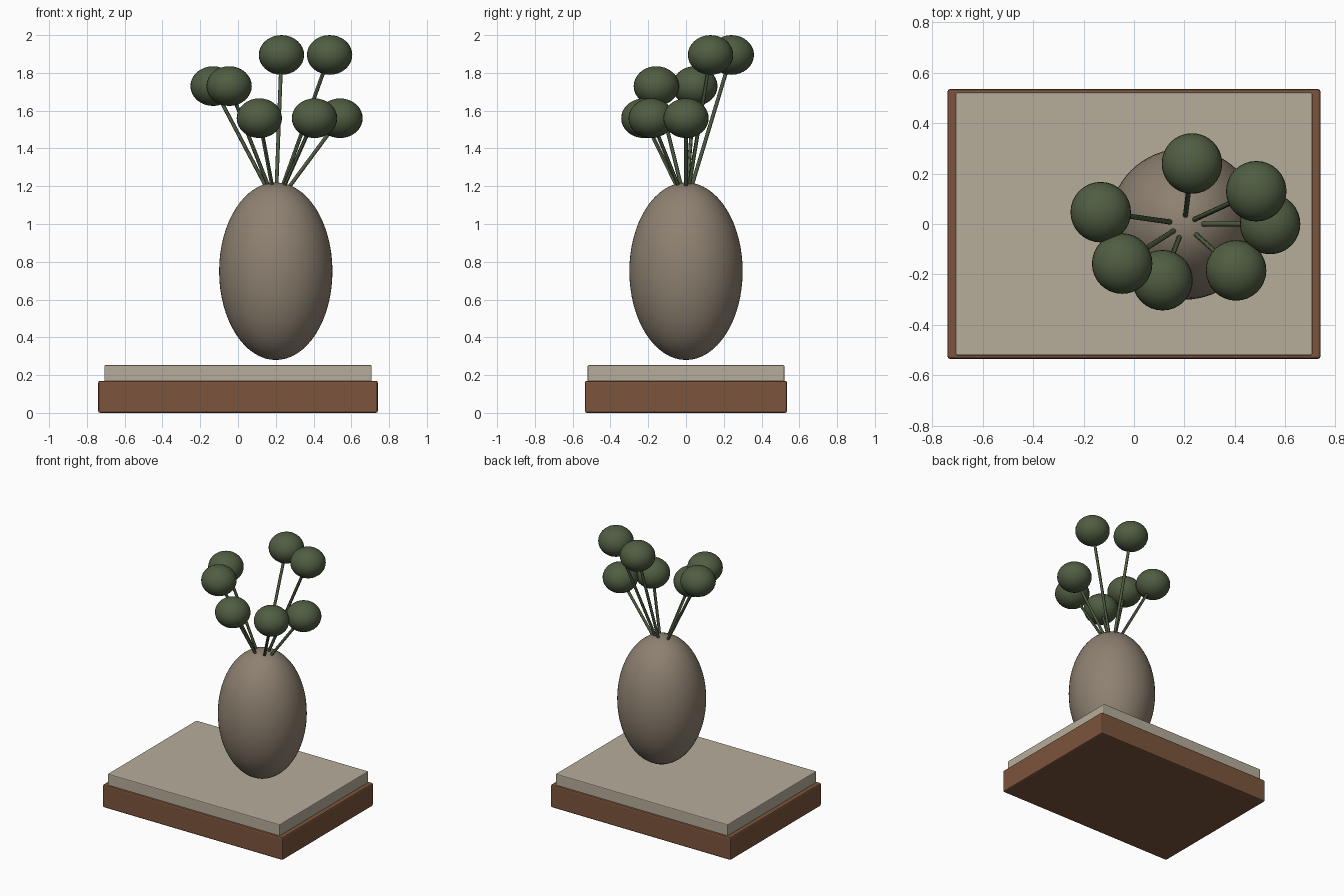
import bpy
from mathutils import Vector

if "Cube" in bpy.data.objects:
    bpy.data.objects.remove(bpy.data.objects["Cube"])


def material(name, rgb):
    m = bpy.data.materials.new(name)
    m.diffuse_color = (*rgb, 1)
    m.use_nodes = True
    m.node_tree.nodes["Principled BSDF"].inputs["Base Color"].default_value = m.diffuse_color
    return m


WOOD = material("brown_wood", (0.20, 0.09, 0.045))
STONE = material("pale_stone", (0.47, 0.42, 0.33))
CLAY = material("grey_clay", (0.27, 0.22, 0.165))
LEAF = material("dark_green", (0.08, 0.11, 0.055))


def finish(name, mat):
    ob = bpy.context.object
    ob.name = name
    ob.data.materials.append(mat)
    return ob


def slab(name, size, z0, z1, bevel, mat):
    bpy.ops.mesh.primitive_cube_add(size=1, location=(0, 0, (z0 + z1) / 2))
    ob = finish(name, mat)
    ob.scale = (*size, z1 - z0)
    bpy.ops.object.transform_apply(location=False, rotation=False)
    mod = ob.modifiers.new("soft_edges", "BEVEL")
    mod.width = bevel
    mod.segments = 2


def ellipsoid(name, centre, radius, half_height, segments, mat):
    bpy.ops.mesh.primitive_uv_sphere_add(
        segments=segments, ring_count=segments // 2, location=centre)
    finish(name, mat).scale = (radius, radius, half_height)
    bpy.ops.object.transform_apply(location=False, rotation=False)
    bpy.ops.object.shade_smooth()


def stem(name, start, end, radius, mat):
    d = end - start
    bpy.ops.mesh.primitive_cylinder_add(
        vertices=12, radius=radius, depth=d.length, location=(start + end) / 2,
        rotation=d.to_track_quat("Z", "Y").to_euler())
    finish(name, mat)
    bpy.ops.object.shade_smooth_by_angle()


# Plinth and its paler top
slab("base", (1.48, 1.07), 0, 0.17, 0.01, WOOD)
slab("base_top", (1.415, 1.042), 0.165, 0.253, 0.006, STONE)

# Egg-shaped vase, off centre
ellipsoid("vase", (0.2, 0, 0.75), 0.3, 0.47, 64, CLAY)

# Round flower heads on stems fanning out of the vase
root = Vector((0.2, 0, 1.1))
heads = [(0.54, 0, 1.56), (0.485, 0.13, 1.895), (0.23, 0.24, 1.895),
         (-0.132, 0.047, 1.73), (-0.047, -0.157, 1.73),
         (0.113, -0.223, 1.56), (0.405, -0.184, 1.56)]
for i, p in enumerate(heads, 1):
    stem(f"stem_{i}", root, Vector(p), 0.01, LEAF)
    ellipsoid(f"flower_head_{i}", p, 0.12, 0.105, 32, LEAF)
